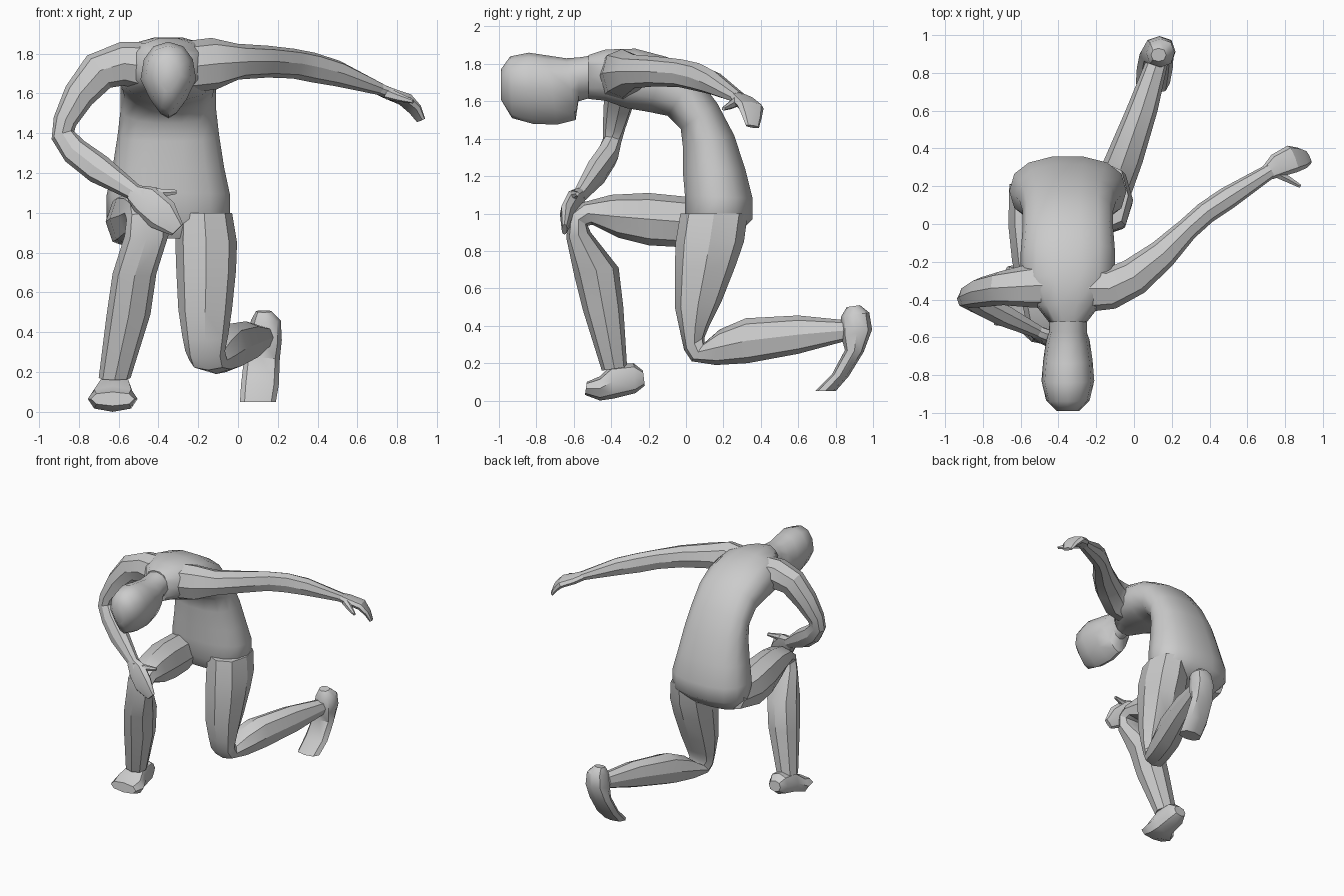
import bpy, bmesh, math
from mathutils import Vector


def loft(name, rings, smooth):
    # rings: lists of points, skinned in order and capped at both ends
    bm = bmesh.new()
    vs = [[bm.verts.new(p) for p in r] for r in rings]
    n = len(rings[0])
    for a, b in zip(vs, vs[1:]):
        for i in range(n):
            j = (i + 1) % n
            bm.faces.new((a[i], a[j], b[j], b[i]))
    bm.faces.new(vs[0])
    bm.faces.new(vs[-1])
    bmesh.ops.recalc_face_normals(bm, faces=bm.faces[:])
    me = bpy.data.meshes.new(name)
    bm.to_mesh(me)
    bm.free()
    ob = bpy.data.objects.new(name, me)
    bpy.context.collection.objects.link(ob)
    bpy.ops.object.select_all(action='DESELECT')
    ob.select_set(True)
    bpy.context.view_layer.objects.active = ob
    bpy.ops.object.shade_smooth_by_angle(angle=math.radians(smooth))
    return ob


def oval(c, u, v, n, power=0.85, taper=0.0):
    def sp(t):
        return math.copysign(abs(t) ** power, t) if abs(t) > 1e-6 else 0.0
    pts = []
    for i in range(n):
        a = 2 * math.pi * i / n
        s = sp(math.sin(a))
        pts.append(c + u * sp(math.cos(a)) * (1 - taper * max(0, -s)) + v * s)
    return pts


def slab(name, stations, n=8, smooth=30, power=0.85, taper=0.0):
    # station: x centre, half width, and two opposite (y, z) profile points
    rings = []
    for x, w, y1, z1, y2, z2 in stations:
        p, q = Vector((x, y1, z1)), Vector((x, y2, z2))
        rings.append(oval((p + q) / 2, Vector((w, 0, 0)), (q - p) / 2, n, power, taper))
    return loft(name, rings, smooth)


def tube(name, stations, ref, n=8, smooth=30):
    # station: x, y, z, radius along ref, radius across
    pts = [Vector(s[:3]) for s in stations]
    rings = []
    for i, s in enumerate(stations):
        t = (pts[min(i + 1, len(pts) - 1)] - pts[max(i - 1, 0)]).normalized()
        u = Vector(ref)
        u = (u - t * u.dot(t)).normalized()
        rings.append(oval(pts[i], u * s[3], t.cross(u) * s[4], n))
    return loft(name, rings, smooth)


# bent torso from pelvis to neck
C = -0.35
slab("torso", [
    (C, .23, .05, .87, .27, .88), (C, .31, -.01, .97, .36, .97),
    (C, .31, -.01, 1.10, .36, 1.08), (C, .28, -.02, 1.22, .32, 1.24),
    (C, .255, -.02, 1.36, .26, 1.42), (C, .24, -.03, 1.45, .17, 1.59),
    (C, .24, -.10, 1.52, .05, 1.75), (C, .25, -.20, 1.54, -.10, 1.84),
    (C, .25, -.32, 1.56, -.27, 1.885), (C, .17, -.43, 1.60, -.43, 1.88),
    (C, .10, -.52, 1.61, -.52, 1.85)], n=14, smooth=55)

# head hanging forward, face down
slab("head", [
    (C, .10, -.47, 1.63, -.47, 1.85), (C, .10, -.575, 1.60, -.57, 1.835),
    (C, .115, -.59, 1.50, -.64, 1.83), (C, .13, -.69, 1.475, -.74, 1.845),
    (C, .14, -.82, 1.48, -.84, 1.86), (C, .115, -.93, 1.51, -.94, 1.84),
    (C, .06, -.99, 1.61, -.99, 1.77)], n=12, smooth=55, power=0.9, taper=0.5)

# raised right leg: hip, knee, ankle
slab("right_leg", [
    (-.54, .12, .22, .88, .20, 1.07), (-.53, .135, -.02, .82, 0, 1.09),
    (-.51, .135, -.20, .83, -.20, 1.11), (-.48, .12, -.36, .87, -.40, 1.10),
    (-.46, .11, -.50, .94, -.55, 1.06), (-.455, .105, -.525, .935, -.625, 1.00),
    (-.46, .11, -.51, .90, -.64, .87), (-.52, .11, -.36, .71, -.60, .68),
    (-.55, .11, -.335, .50, -.55, .48), (-.62, .08, -.315, .18, -.45, .16)])
slab("right_foot", [
    (-.62, .05, -.22, .08, -.23, .16), (-.62, .08, -.27, .04, -.28, .20),
    (-.62, .09, -.39, .01, -.40, .19), (-.63, .125, -.46, .00, -.46, .13),
    (-.63, .11, -.54, .03, -.53, .10)], smooth=40)

# kneeling left leg: hip, knee on the ground side, ankle behind
slab("left_leg", [
    (-.17, .14, -.03, 1.0, .33, 1.0), (-.16, .155, -.055, .85, .31, .85),
    (-.16, .15, -.06, .70, .265, .72), (-.165, .135, -.06, .50, .19, .53),
    (-.165, .115, -.03, .36, .125, .40), (-.165, .10, -.01, .27, .10, .34),
    (-.15, .095, .03, .21, .10, .31), (-.11, .10, .16, .19, .18, .38),
    (-.06, .105, .33, .20, .32, .44), (.04, .085, .60, .25, .60, .455),
    (.12, .06, .86, .32, .85, .43)])
slab("left_foot", [
    (.13, .04, .86, .50, .93, .51), (.14, .075, .83, .45, .98, .47),
    (.135, .085, .83, .34, .995, .38), (.12, .09, .85, .27, .95, .26),
    (.11, .095, .78, .14, .87, .13), (.10, .09, .69, .05, .80, .05)], smooth=40)

# right arm, elbow out, hand on the knee
tube("right_arm", [
    (-.42, -.32, 1.73, .13, .13), (-.58, -.33, 1.75, .11, .11),
    (-.70, -.34, 1.71, .09, .10), (-.80, -.36, 1.59, .08, .08),
    (-.87, -.385, 1.46, .06, .06), (-.88, -.395, 1.39, .05, .06),
    (-.82, -.42, 1.31, .06, .07), (-.70, -.48, 1.22, .06, .075),
    (-.50, -.575, 1.09, .035, .04)], (0, 1, 0))
tube("right_hand", [
    (-.53, -.565, 1.10, .035, .045), (-.46, -.60, 1.06, .04, .085),
    (-.38, -.64, .99, .035, .085), (-.305, -.65, .915, .015, .04)], (0, 1, 0))
tube("right_thumb", [
    (-.48, -.60, 1.08, .03, .04), (-.40, -.60, 1.10, .02, .025),
    (-.31, -.58, 1.105, .01, .012)], (0, 1, 0), n=6)

# left arm stretched out and back
tube("left_arm", [
    (-.28, -.34, 1.73, .13, .13), (-.12, -.34, 1.75, .13, .11),
    (.00, -.28, 1.76, .09, .10), (.15, -.16, 1.76, .08, .08),
    (.28, -.03, 1.75, .075, .06), (.38, .06, 1.73, .075, .06),
    (.50, .14, 1.70, .065, .06), (.72, .28, 1.62, .03, .04)], (0, 0, 1))
tube("left_hand", [
    (.69, .26, 1.63, .035, .03), (.76, .31, 1.60, .065, .03),
    (.84, .345, 1.57, .075, .03), (.89, .35, 1.52, .06, .022),
    (.92, .355, 1.465, .04, .012)], (.5, -.8, 0))
tube("left_thumb", [
    (.75, .27, 1.60, .03, .025), (.81, .24, 1.58, .022, .02),
    (.88, .20, 1.56, .01, .01)], (0, 0, 1), n=6)
